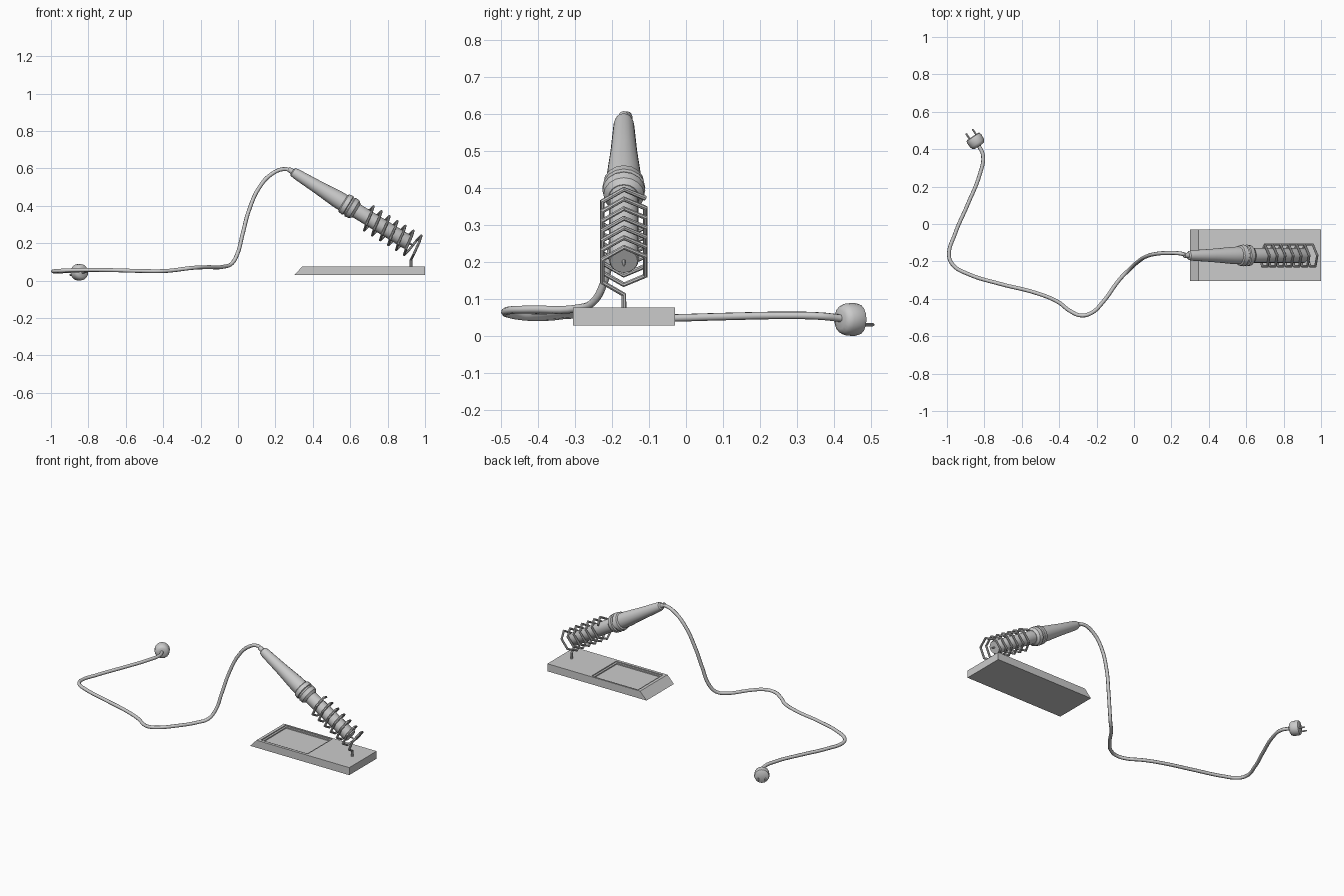
import bpy, bmesh, math
from mathutils import Vector

if "Cube" in bpy.data.objects:
    bpy.data.objects.remove(bpy.data.objects["Cube"])

YC = -0.168
AXIS_O = Vector((0.597, YC, 0.396))          # collar centre on the iron
AXIS_D = Vector((0.853, 0, -0.522)).normalized()
AXIS_N = Vector((0.522, 0, 0.853)).normalized()


def finish(name, bm, angle=35):
    bmesh.ops.recalc_face_normals(bm, faces=bm.faces)
    me = bpy.data.meshes.new(name)
    bm.to_mesh(me)
    bm.free()
    ob = bpy.data.objects.new(name, me)
    bpy.context.collection.objects.link(ob)
    bpy.ops.object.select_all(action='DESELECT')
    ob.select_set(True)
    bpy.context.view_layer.objects.active = ob
    if angle:
        bpy.ops.object.shade_smooth_by_angle(angle=math.radians(angle))
    return ob


def lathe(name, profile, origin, direction, sides=16):
    """Revolve (distance, radius) pairs around a direction."""
    rot = direction.to_track_quat('Z', 'Y')
    bm = bmesh.new()
    rings = []
    for t, r in profile:
        rings.append([bm.verts.new(origin + rot @ Vector((
            r * math.cos(2 * math.pi * i / sides),
            r * math.sin(2 * math.pi * i / sides), t))) for i in range(sides)])
    for a, b in zip(rings, rings[1:]):
        for i in range(sides):
            j = (i + 1) % sides
            bm.faces.new((a[i], a[j], b[j], b[i]))
    bm.faces.new(rings[0])
    bm.faces.new(rings[-1])
    return finish(name, bm)


def tube(name, points, radius, smooth):
    cu = bpy.data.curves.new(name, 'CURVE')
    cu.dimensions = '3D'
    cu.bevel_depth = radius
    cu.bevel_resolution = 2
    cu.resolution_u = 6
    cu.use_fill_caps = True
    sp = cu.splines.new('BEZIER' if smooth else 'POLY')
    pts = sp.bezier_points if smooth else sp.points
    pts.add(len(points) - 1)
    for p, co in zip(pts, points):
        if smooth:
            p.co = co
            p.handle_left_type = p.handle_right_type = 'AUTO'
        else:
            p.co = (*co, 1)
    sp.use_smooth = smooth
    ob = bpy.data.objects.new(name, cu)
    bpy.context.collection.objects.link(ob)
    return ob


def prism(name, outline, y0, y1):
    """Extrude an x-z outline along y."""
    bm = bmesh.new()
    f = bm.faces.new([bm.verts.new((x, y0, z)) for x, z in outline])
    ext = bmesh.ops.extrude_face_region(bm, geom=[f])
    new = [v for v in ext['geom'] if isinstance(v, bmesh.types.BMVert)]
    bmesh.ops.translate(bm, verts=new, vec=(0, y1 - y0, 0))
    return finish(name, bm, 0)


# Stand base with a sloped front end and a shallow stepped sponge tray
base = prism("stand_base", [(0.30, 0.029), (1.0, 0.029), (1.0, 0.077), (0.345, 0.077)],
             -0.306, -0.03)
for x0, x1, y0, y1, z in ((0.364, 0.695, -0.288, -0.040, 0.071),
                          (0.376, 0.683, -0.276, -0.052, 0.064)):
    cutter = prism("tray_cutter", [(x0, z), (x1, z), (x1, 0.1), (x0, 0.1)], y0, y1)
    cutter.hide_render = True
    mod = base.modifiers.new("tray", 'BOOLEAN')
    mod.operation = 'DIFFERENCE'
    mod.solver = 'EXACT'
    mod.object = cutter
    bpy.context.view_layer.objects.active = base
    bpy.ops.object.modifier_apply(modifier=mod.name)
    bpy.data.objects.remove(cutter)

# Iron: handle, collar, barrel and tip
lathe("iron_handle", [(-0.385, 0.013), (-0.36, 0.015), (-0.355, 0.024), (-0.335, 0.028),
                      (-0.2, 0.036), (-0.08, 0.046), (-0.035, 0.047)], AXIS_O, AXIS_D)
lathe("iron_collar", [(-0.042, 0.046), (-0.036, 0.055), (-0.012, 0.058), (-0.008, 0.052),
                      (0.0, 0.052), (0.004, 0.058), (0.028, 0.055), (0.042, 0.042)],
      AXIS_O, AXIS_D)
lathe("iron_barrel", [(0.03, 0.04), (0.365, 0.04), (0.37, 0.037)], AXIS_O, AXIS_D)
lathe("iron_tip", [(0.365, 0.005), (0.385, 0.005), (0.395, 0.002)], AXIS_O, AXIS_D, 8)

# Six-sided wire coil holder, ending in a post on the base
coil = []
for k in range(-1, 39):
    a = math.radians(60 * k)
    coil.append(AXIS_O + AXIS_D * (0.108 + 0.05 * k / 6)
                + 0.067 * (math.cos(a) * AXIS_N + math.sin(a) * Vector((0, -1, 0))))
coil += [Vector((0.925, YC, 0.112)), Vector((0.925, YC, 0.07))]
tube("coil_holder", coil, 0.007, False)

# Power cable
tube("power_cable", [
    (0.285, YC, 0.587), (0.25, -0.158, 0.597), (0.18, -0.155, 0.57), (0.115, -0.16, 0.50),
    (0.06, -0.176, 0.38), (0.024, -0.2, 0.246), (-0.003, -0.222, 0.144),
    (-0.035, -0.253, 0.09), (-0.075, -0.294, 0.075), (-0.166, -0.417, 0.072),
    (-0.225, -0.474, 0.07), (-0.283, -0.489, 0.064), (-0.342, -0.465, 0.056),
    (-0.406, -0.417, 0.051), (-0.52, -0.37, 0.052), (-0.717, -0.32, 0.057),
    (-0.888, -0.267, 0.056), (-0.967, -0.22, 0.052), (-0.989, -0.17, 0.05),
    (-0.957, -0.053, 0.049), (-0.888, 0.107, 0.053), (-0.824, 0.267, 0.056),
    (-0.807, 0.364, 0.054), (-0.83, 0.42, 0.048)], 0.0105, True)

# Plug with two prongs
plug_o = Vector((-0.846, 0.443, 0.045))
plug_d = Vector((-0.55, 0.83, 0)).normalized()
plug_s = Vector((plug_d.y, -plug_d.x, 0))
lathe("plug_body", [(-0.032, 0.026), (-0.026, 0.037), (-0.014, 0.043), (0.014, 0.045),
                    (0.026, 0.042), (0.03, 0.036)], plug_o, plug_d)
for side in (-1, 1):
    lathe("plug_prong", [(0.0, 0.005), (0.06, 0.005), (0.064, 0.003)],
          plug_o + plug_s * (0.021 * side) + Vector((0, 0, -0.014)), plug_d, 8)
